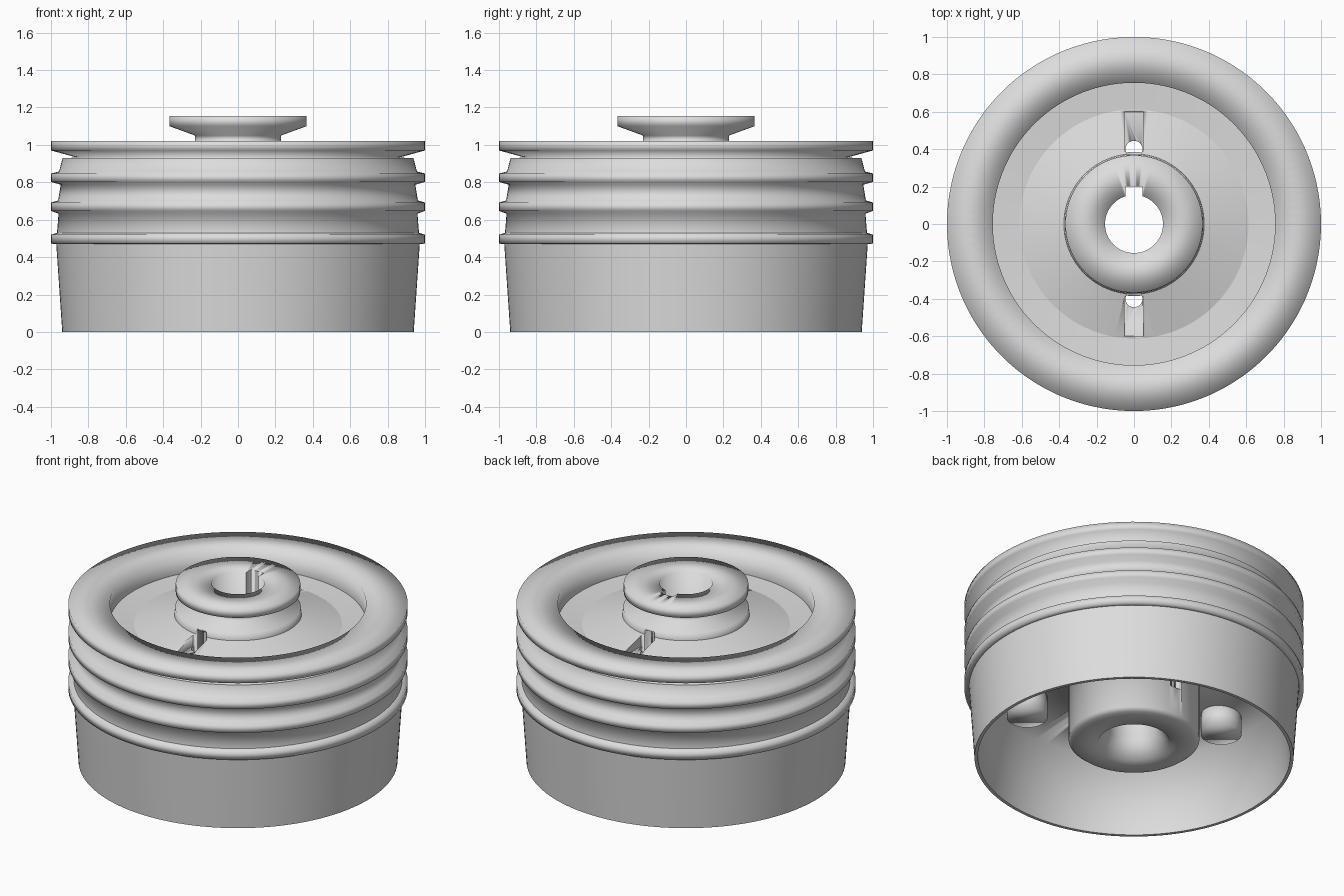
import bpy, bmesh, math

if "Cube" in bpy.data.objects:
    bpy.data.objects.remove(bpy.data.objects["Cube"])

grey = bpy.data.materials.new("plain_grey")
grey.diffuse_color = (0.72, 0.72, 0.72, 1)
grey.use_nodes = True
grey.node_tree.nodes["Principled BSDF"].inputs["Base Color"].default_value = grey.diffuse_color


def finish(bm, name):
    bmesh.ops.recalc_face_normals(bm, faces=bm.faces)
    for f in bm.faces:
        f.smooth = True
    me = bpy.data.meshes.new(name)
    bm.to_mesh(me)
    bm.free()
    me.materials.append(grey)
    ob = bpy.data.objects.new(name, me)
    bpy.context.collection.objects.link(ob)
    return ob


def lathe(name, profile, sharp=(), steps=128):
    """Revolve a closed (radius, height) outline about z; sharp lists crisp corners."""
    bm = bmesh.new()
    rings = []
    for i in range(steps):
        a = 2 * math.pi * (i + 0.5) / steps
        rings.append([bm.verts.new((r * math.cos(a), r * math.sin(a), z)) for r, z in profile])
    n = len(profile)
    for i in range(steps):
        p, q = rings[i], rings[(i + 1) % steps]
        for j in range(n):
            k = (j + 1) % n
            bm.faces.new((p[j], q[j], q[k], p[k]))
    for i in range(steps):
        for j in range(n):
            if profile[j] in sharp:
                bm.edges.get((rings[i][j], rings[(i + 1) % steps][j])).smooth = False
    return finish(bm, name)


def box(name, lo, hi):
    bm = bmesh.new()
    bmesh.ops.create_cube(bm, size=1)
    for v in bm.verts:
        v.co = [l + (c + 0.5) * (h - l) for l, h, c in zip(lo, hi, v.co)]
    return finish(bm, name)


def rod(name, x, y, z0, z1, r):
    bm = bmesh.new()
    bmesh.ops.create_cone(bm, cap_ends=True, segments=32, radius1=r, radius2=r, depth=z1 - z0)
    bmesh.ops.translate(bm, verts=bm.verts, vec=(x, y, (z0 + z1) / 2))
    return finish(bm, name)


def cut(target, cutter):
    m = target.modifiers.new(cutter.name, 'BOOLEAN')
    m.operation = 'DIFFERENCE'
    m.object = cutter
    m.solver = 'EXACT'
    cutter.hide_render = True
    cutter.hide_set(True)


# Outer skirt with its ribs and top flange
outer = [(0.94, 0), (0.972, 0.47), (1.0, 0.472), (1.0, 0.52), (0.968, 0.53)]
for z, r_low, r_high in ((0.635, 0.96, 0.962), (0.79, 0.948, 0.957)):
    outer += [(r_low, z - 0.003), (1.0, z + 0.012), (1.0, z + 0.057), (r_high, z + 0.068)]
outer += [(0.938, 0.93), (0.86, 0.932), (1.0, 0.97), (1.0, 1.022)]
# Rim step, flat floor, sloping web and spool-shaped hub end
upper = [(0.755, 1.022), (0.755, 0.90), (0.612, 0.89), (0.375, 0.955), (0.37, 1.0),
         (0.23, 1.02), (0.23, 1.05), (0.367, 1.10), (0.367, 1.155)]
# Bore, lower hub and hollow underside
lower = [(0.155, 1.155), (0.155, 0.20), (0.21, 0.10), (0.36, 0.10), (0.385, 0.12),
         (0.385, 0.55), (0.88, 0.50), (0.92, 0.0)]
crisp = {(0.94, 0), (0.92, 0.0), (0.972, 0.47), (0.968, 0.53), (0.938, 0.93),
         (0.755, 0.90), (0.612, 0.89), (0.375, 0.955)}
wheel = lathe("pulley_wheel", outer + upper + lower, crisp)

# Keyway in the bore
cut(wheel, box("keyway_cutter", (-0.045, 0.05, 0), (0.045, 0.20, 1.3)))

# Paired holes and shallow channels in the web
for s, side in ((1, "back"), (-1, "front")):
    cut(wheel, rod("web_hole_cutter_" + side, 0, s * 0.40, 0.3, 0.985, 0.045))
    y0, y1 = sorted((s * 0.39, s * 0.60))
    cut(wheel, box("web_channel_cutter_" + side, (-0.05, y0, 0.88), (0.05, y1, 0.97)))

# Small round bosses under the web
for i in range(3):
    a = math.radians(-60 + 120 * i)
    rod("underside_boss_%d" % (i + 1), 0.67 * math.cos(a), 0.67 * math.sin(a), 0.40, 0.56, 0.12)
